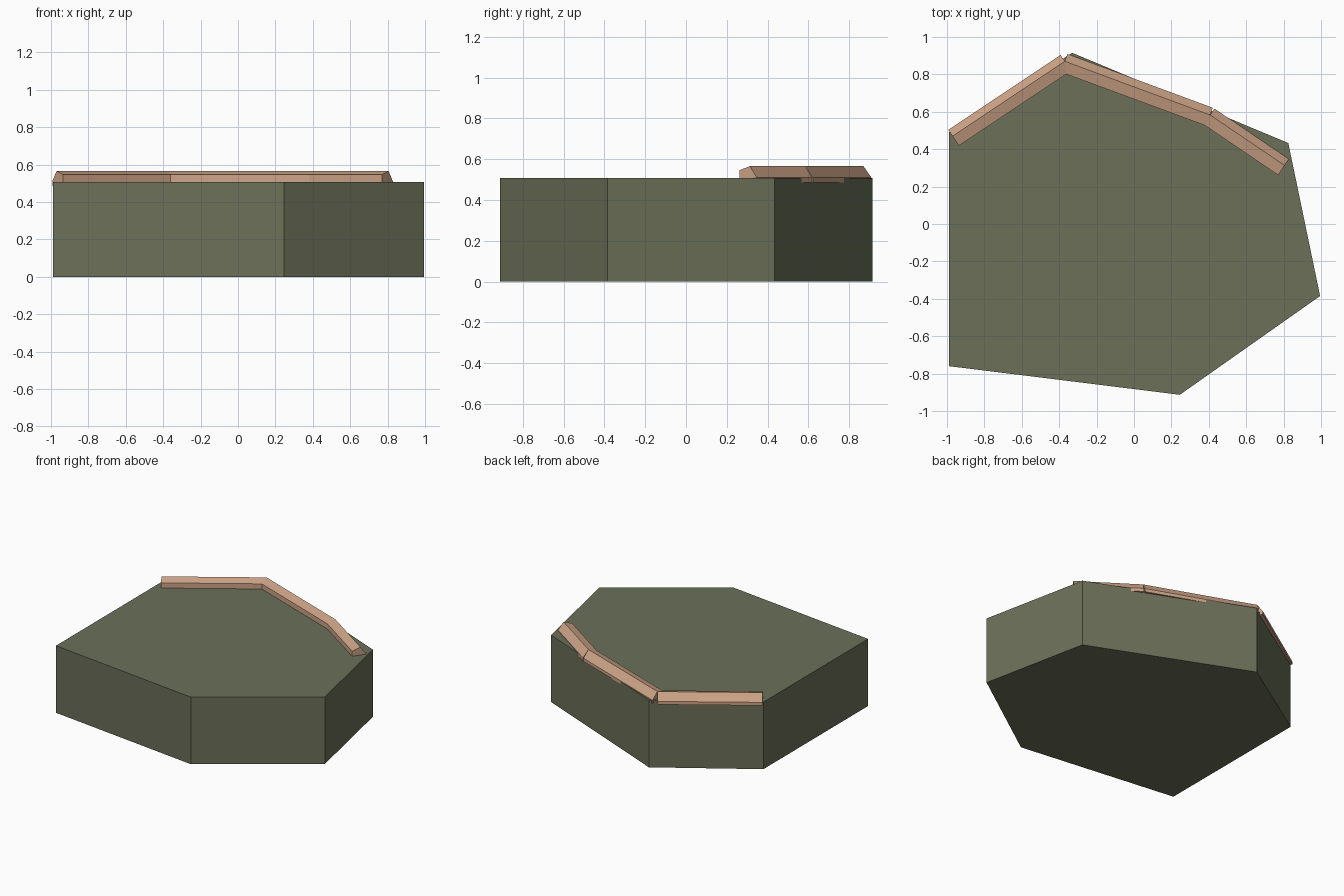
import bpy
from mathutils import Vector

cube = bpy.data.objects.get("Cube")
if cube:
    bpy.data.objects.remove(cube, do_unlink=True)


def material(name, rgb):
    mat = bpy.data.materials.new(name)
    mat.use_nodes = True
    mat.diffuse_color = (*rgb, 1)
    mat.node_tree.nodes["Principled BSDF"].inputs["Base Color"].default_value = (*rgb, 1)
    return mat


def loft(name, ring_a, ring_b, mat):
    """Solid between two matching rings of points, flat shaded."""
    n = len(ring_a)
    faces = [(i, (i + 1) % n, n + (i + 1) % n, n + i) for i in range(n)]
    faces += [tuple(reversed(range(n))), tuple(range(n, 2 * n))]
    mesh = bpy.data.meshes.new(name)
    mesh.from_pydata(list(ring_a) + list(ring_b), [], faces)
    mesh.materials.append(mat)
    obj = bpy.data.objects.new(name, mesh)
    bpy.context.collection.objects.link(obj)
    return obj


green = material("olive green", (0.147, 0.162, 0.098))
tan = material("light tan", (0.63, 0.38, 0.25))

# Six-sided slab
TOP = 0.507
outline = [(-0.99, -0.76), (0.245, -0.913), (0.995, -0.385),
           (0.825, 0.433), (-0.33, 0.915), (-0.99, 0.49)]
loft("slab", [(x, y, 0) for x, y in outline], [(x, y, TOP) for x, y in outline], green)

# Rim strips along the back edge: inner sides mitred, outer sides cut square
ridge = [Vector(p) for p in ((-0.97, 0.47), (-0.37, 0.87), (0.407, 0.583), (0.805, 0.313))]
INNER, OUTER = 0.062, 0.041
normals = []
for a, b in zip(ridge, ridge[1:]):
    d = (b - a).normalized()
    normals.append(Vector((-d.y, d.x)))


def section(index, seg):
    """Cross-section of strip seg at a ridge point."""
    before = normals[max(index - 1, 0)]
    after = normals[min(index, len(normals) - 1)]
    mitre = (before + after).normalized()
    p, n = ridge[index], normals[seg]
    inner = p - mitre * INNER / mitre.dot(n)
    outer = p + n * OUTER
    return [(*inner, 0.487), (*inner, 0.546), (*p, 0.566), (*outer, 0.511), (*outer, 0.487)]


for seg, side in enumerate(("right", "middle", "left")):
    loft("rim_strip_" + side, section(seg, seg), section(seg + 1, seg), tan)

# Consistent outward normals
import bmesh
for obj in bpy.context.collection.objects:
    if obj.type == 'MESH' and obj.name.startswith(("slab", "rim_strip")):
        bm = bmesh.new()
        bm.from_mesh(obj.data)
        bmesh.ops.recalc_face_normals(bm, faces=bm.faces)
        bm.to_mesh(obj.data)
        bm.free()
